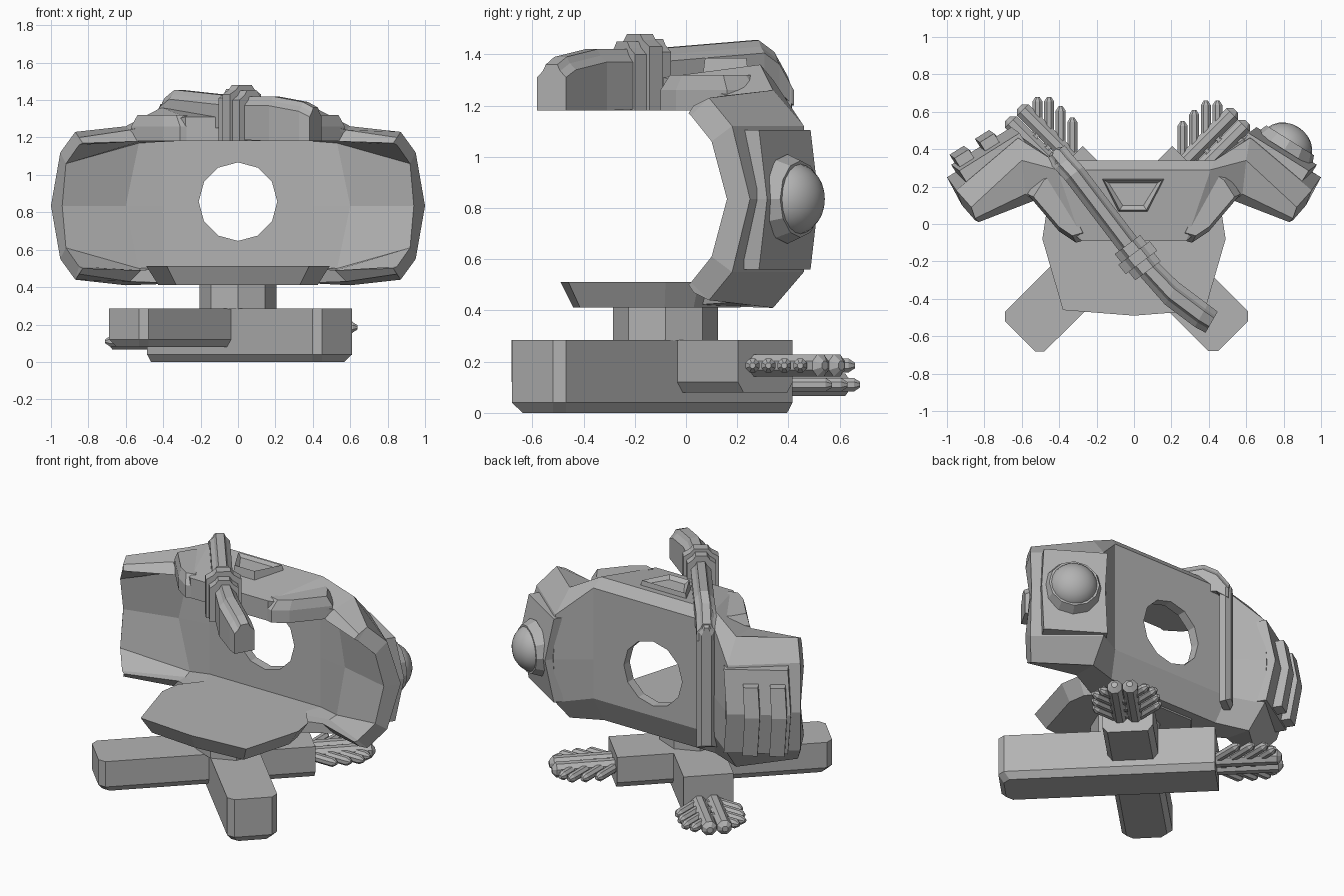
import bpy, bmesh, math
from mathutils import Vector, Matrix

if "Cube" in bpy.data.objects:
    bpy.data.objects.remove(bpy.data.objects["Cube"])

grey = bpy.data.materials.new("plain_grey")
grey.use_nodes = True
GREY = (0.45, 0.45, 0.45, 1)
grey.diffuse_color = GREY
grey.node_tree.nodes["Principled BSDF"].inputs["Base Color"].default_value = GREY


def finish(name, bm):
    bmesh.ops.recalc_face_normals(bm, faces=bm.faces)
    mesh = bpy.data.meshes.new(name)
    bm.to_mesh(mesh)
    bm.free()
    mesh.materials.append(grey)
    obj = bpy.data.objects.new(name, mesh)
    bpy.context.collection.objects.link(obj)
    return obj


def bridge(bm, rings):
    """Join closed rings of points into a tube; return vertex rings."""
    rows = [[bm.verts.new(p) for p in ring] for ring in rings]
    n = len(rows[0])
    for a, b in zip(rows, rows[1:]):
        for i in range(n):
            j = (i + 1) % n
            bm.faces.new((a[i], a[j], b[j], b[i]))
    return rows


def loft(name, rings, inset=None):
    bm = bmesh.new()
    rows = bridge(bm, rings)
    bm.faces.new(rows[0])
    top = bm.faces.new(rows[-1])
    if inset:
        bmesh.ops.recalc_face_normals(bm, faces=bm.faces)
        bmesh.ops.inset_individual(bm, faces=[top], thickness=inset, depth=-inset * 0.7)
    return finish(name, bm)


def prism(name, plan, levels, inset=None):
    """Stack a plan outline at (height, scale) levels about its middle."""
    c = sum((Vector(p) for p in plan), Vector((0, 0))) / len(plan)
    rings = [[(*(c + (Vector(p) - c) * s), z) for p in plan] for z, s in levels]
    return loft(name, rings, inset)


def rod(name, a, b, radius, sides=8, tip=0.025):
    a, b = Vector(a), Vector(b)
    d = (b - a).normalized()
    up = Vector((0, 0, 1))
    side = d.cross(up)
    angles = [math.tau * (i + 0.5) / sides for i in range(sides)]
    stops = ((a, radius), (b - d * tip, radius), (b, radius * 0.4))
    return loft(name, [[p + (side * math.cos(t) + up * math.sin(t)) * r for t in angles]
                       for p, r in stops])


def bar(name, stations, across):
    """Ridged bar through (x, y, low, high, half width) stations."""
    across = Vector(across).normalized()
    rings = []
    for x, y, lo, hi, w in stations:
        m = hi - 0.05
        section = [(-w, lo), (w, lo), (w, m), (w * .6, m + .025), (w * .4, hi),
                   (-w * .4, hi), (-w * .6, m + .025), (-w, m)]
        rings.append([(x + across.x * u, y + across.y * u, z) for u, z in section])
    return loft(name, rings)


# Crossed base beams
def beam(name, front, back, z0, half=0.15, cut=0.037):
    f, b = Vector(front), Vector(back)
    d = (b - f).normalized()
    s = Vector((d.y, -d.x))
    length = (b - f).length

    def ring(z, g):
        w = half - g
        plan = [(g + cut, w), (g, w - cut), (g, cut - w), (g + cut, -w), (length, -w), (length, w)]
        return [(*(f + d * u + s * v), z) for u, v in plan]
    loft(name, [ring(z0, 0.03), ring(z0 + 0.04, 0), ring(0.285, 0)])


beam("base_beam_left", (0.53, -0.60), (-0.38, 0.31), 0)
beam("base_beam_right", (-0.61, -0.60), (0.31, 0.31), 0.08)

# Feathered pin clusters on the rear beam ends
for label, sx, ox, oy, z in (("left", 1, 0, 0, 0.185), ("right", -1, 0.07, 0.02, 0.11)):
    def at(x, y):
        return (sx * (x + ox), y + oy, z)
    for k in (-0.032, 0.032):
        rod(f"{label}_main_pin", at(0.27 + k, 0.27 - k), at(0.575 + k, 0.575 - k), 0.047)
    for i in range(4):
        p = 0.26 + 0.062 * i
        end = min(0.55 + 0.06 * i, 0.66)
        rod(f"{label}_side_pin_rear", at(p, p), at(p, end), 0.029)
        rod(f"{label}_side_pin_outer", at(p, p), at(end - 0.02, p), 0.029)

# Column and floor
octagon = [(0.205 * math.cos(t), 0.205 * math.sin(t) - 0.08)
           for t in (math.tau * i / 8 for i in range(8))]
prism("column", octagon, ((0.283, 1), (0.45, 1)))
half = [(0.30, 0.26), (0.47, 0.05), (0.49, -0.08), (0.38, -0.46)]
floor = half + [(0, -0.49)] + [(-x, y) for x, y in reversed(half)]
prism("floor_plate", floor, ((0.412, 0.87), (0.512, 1)))

# Wrap-round shell: outer and inner rows for the middle, wing root and wing tip
MID = 0.835


def flip(points):
    return points + [(x, y, 2 * MID - z) for x, y, z in reversed(points[:-1])]


middle = [(.28, -.09, 1.31), (.41, .29, 1.36), (.43, .34, 1.30), (.43, .34, MID),
          (.43, .34, .58), (.40, .27, .42), (.30, .02, .42)]
middle_in = [(.28, -.09, 1.18), (.34, .12, 1.18), (.40, .28, 1.18), (.40, .28, MID),
             (.40, .28, .51), (.34, .12, .51), (.30, .02, .51)]
root = flip([(.58, .16, 1.24), (.60, .34, 1.26), (.62, .46, 1.12), (.62, .48, MID)])
root_in = flip([(.52, .13, 1.18), (.52, .20, 1.18), (.53, .26, 1.17), (.60, .245, MID)])
tip = flip([(.85, .03, 1.20), (.87, .09, 1.23), (.95, .18, 1.12), (1.0, .25, MID)])
tip_in = flip([(.83, .01, 1.17), (.85, .02, 1.16), (.92, .10, 1.06), (.94, .16, MID)])

right_half = [o + i[::-1] for o, i in ((middle, middle_in), (root, root_in), (tip, tip_in))]
left_half = [[(-x, y, z) for x, y, z in ring] for ring in reversed(right_half)]
bm = bmesh.new()
rows = bridge(bm, left_half + right_half)
for row in (rows[0], rows[-1]):
    for i in range(6):
        bm.faces.new((row[i], row[i + 1], row[12 - i], row[13 - i]))
shell = finish("shell", bm)

# Round opening through the rear wall
bm = bmesh.new()
bmesh.ops.create_cone(bm, cap_ends=True, segments=12, radius1=0.21, radius2=0.21, depth=0.4,
                      matrix=Matrix.Translation((0, 0.31, 0.857)) @ Matrix.Rotation(math.pi / 2, 4, "X"))
cutter = finish("opening_cutter", bm)
cutter.hide_render = True
cutter.hide_viewport = True
cut = shell.modifiers.new("opening", "BOOLEAN")
cut.object = cutter
cut.operation = "DIFFERENCE"
cut.solver = "EXACT"

# Roof shoulders and vent frame
for s, label in ((1, "left"), (-1, "right")):
    plan = [(s * x, y) for x, y in ((.24, -.08), (.31, -.10), (.40, -.04), (.57, .16), (.50, .27), (.43, .32))]
    prism(f"{label}_roof_shoulder", plan, ((1.18, 1), (1.26, 1), (1.32, 0.8)))
prism("roof_vent", [(-.17, .24), (-.08, .07), (.07, .07), (.16, .24)],
      ((1.32, 1.05), (1.385, 0.95)), inset=0.03)

# Diagonal bar: barrel, collar, roof run and rear strip
bar("roof_bar", [(0, -.15, 1.25, 1.42, .06), (-.32, .27, 1.25, 1.455, .06),
                 (-.375, .33, 1.25, 1.41, .06), (-.42, .385, 1.2, 1.31, .06)], (.8, .6))
bar("rear_strip", [(-.395, .335, .50, 1.38, .06), (-.41, .375, .50, 1.32, .06),
                   (-.425, .395, .52, 1.29, .03)], (.8, .6))
bar("barrel", [(.02, -.18, 1.19, 1.42, .06), (.20, -.37, 1.18, 1.42, .07),
               (.36, -.49, 1.18, 1.39, .07), (.415, -.525, 1.18, 1.36, .065)], (.5, .87))
for k, (w, hi) in enumerate(((.085, 1.46), (.105, 1.48), (.085, 1.45))):
    x, y = -.035 + .035 * k, -.11 - .045 * k
    bar("collar_band", [(x, y, 1.18, hi, w), (x + .04, y - .05, 1.18, hi, w)], (.8, .6))

# Bowed wing plates, with upright ribs on the right one
TILT = math.radians(32)
out = Vector((math.sin(TILT), math.cos(TILT), 0))
along = Vector((math.cos(TILT), -math.sin(TILT), 0))


def bowed_plate(name, side, levels, shift, width, depth):
    """Plate on a wing, from (height, outward offset) levels."""
    rings = []
    for z, push in levels:
        c = Vector((.79, .375, z)) + along * (shift + push * .4) + out * push
        ring = [c + along * u * width + out * v * depth for u, v in ((-1, -1), (1, -1), (1, 1), (-1, 1))]
        rings.append([(side * p.x, p.y, p.z) for p in ring])
    loft(name, rings)


LEVELS = ((.56, -.05), (MID, 0), (1.105, -.05))
bowed_plate("left_wing_plate", 1, LEVELS, 0, .19, .05)
bowed_plate("right_wing_plate", -1, LEVELS, 0, .19, .05)
for shift in (-.06, .1):
    bowed_plate("right_wing_rib", -1, ((.57, .02), (MID, .06), (1.02, .03)), shift, .045, .04)

# Dome on the left wing
turn = out.to_track_quat("Z", "Y").to_matrix().to_4x4()
centre = Vector((.79, .375, MID)) + out * 0.045
bm = bmesh.new()
bmesh.ops.create_cone(bm, cap_ends=True, segments=12, radius1=0.175, radius2=0.15, depth=0.06,
                      matrix=Matrix.Translation(centre + out * 0.01) @ turn)
finish("dome_ring", bm)
bm = bmesh.new()
bmesh.ops.create_uvsphere(bm, u_segments=20, v_segments=12, radius=0.145,
                          matrix=Matrix.Translation(centre) @ turn @ Matrix.Diagonal((1, 1, .85, 1)))
for f in bm.faces:
    f.smooth = True
finish("dome", bm)
